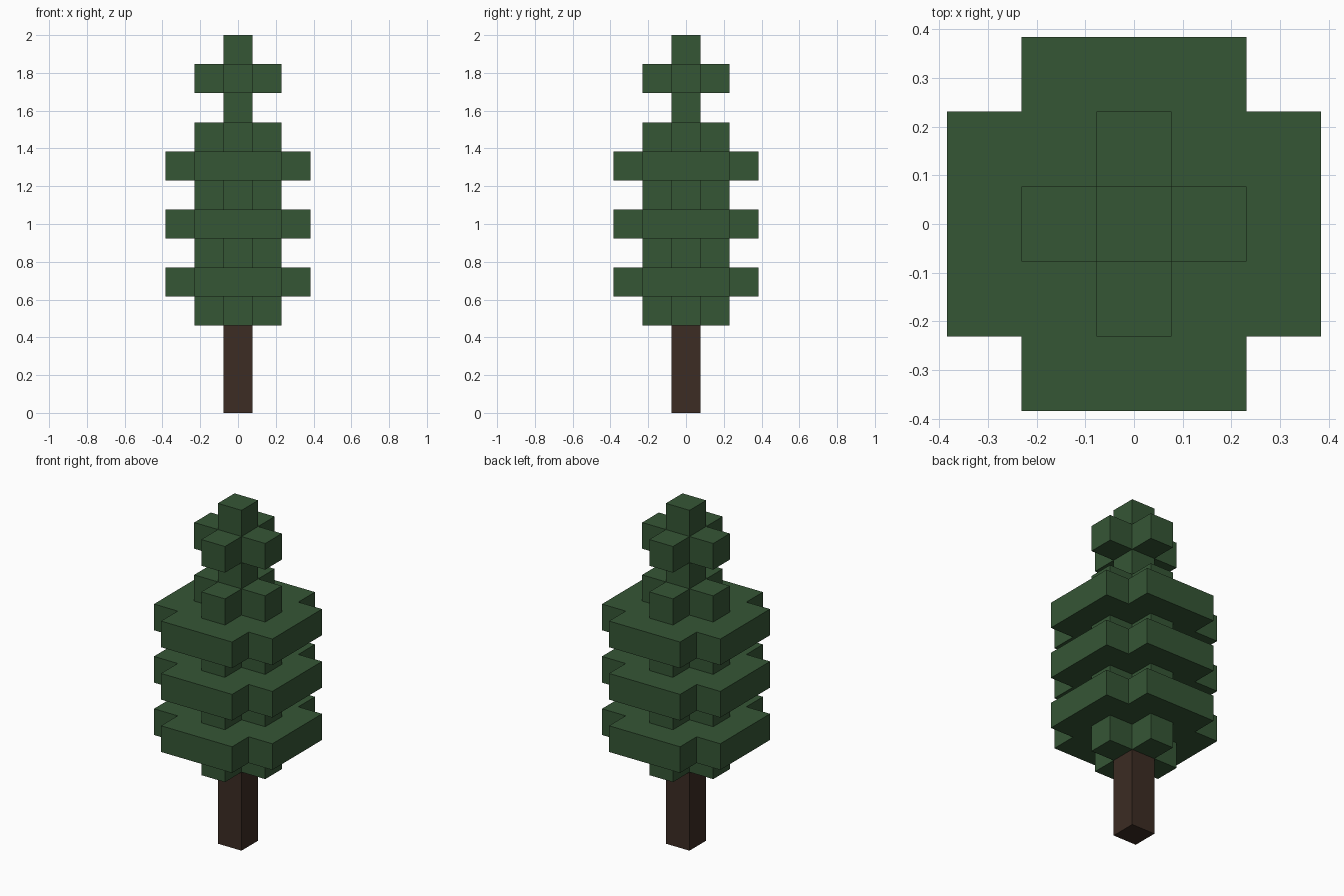
import bpy
import bmesh
from mathutils import Vector, Matrix
from math import pi

cube = bpy.data.objects.get("Cube")
if cube:
    bpy.data.objects.remove(cube, do_unlink=True)

U = 2 / 13  # edge of one block


def make_material(name, color):
    mat = bpy.data.materials.new(name)
    mat.use_nodes = True
    mat.diffuse_color = color
    mat.node_tree.nodes["Principled BSDF"].inputs["Base Color"].default_value = color
    return mat


def square(half):
    return [(-half, -half), (half, -half), (half, half), (-half, half)]


def cross(reach, half):
    """Plus-shaped outline: one arm end and its inner corner, turned four times."""
    corner = [Vector((reach, -half)), Vector((reach, half)), Vector((half, half))]
    return [Matrix.Rotation(i * pi / 2, 2) @ p for i in range(4) for p in corner]


def slab(name, outline, bottom, top, mat):
    """Extrude an outline, given in blocks, between two heights."""
    bm = bmesh.new()
    face = bm.faces.new([bm.verts.new((x * U, y * U, bottom * U)) for x, y in outline])
    up = bmesh.ops.extrude_face_region(bm, geom=[face])["geom"]
    bmesh.ops.translate(bm, vec=(0, 0, (top - bottom) * U),
                        verts=[v for v in up if isinstance(v, bmesh.types.BMVert)])
    bmesh.ops.recalc_face_normals(bm, faces=bm.faces)
    mesh = bpy.data.meshes.new(name)
    bm.to_mesh(mesh)
    bm.free()
    mesh.materials.append(mat)
    obj = bpy.data.objects.new(name, mesh)
    bpy.context.collection.objects.link(obj)


bark = make_material("bark brown", (0.045, 0.025, 0.017, 1))
needles = make_material("needle green", (0.036, 0.093, 0.036, 1))

# Trunk
slab("trunk", square(0.5), 0, 3, bark)

# Foliage tiers, one block high each, from the trunk upwards
shapes = {
    "narrow_tier": cross(1.5, 0.5),
    "wide_tier": cross(2.5, 1.5),
    "core": square(0.5),
}
tiers = ["narrow_tier", "wide_tier"] * 3 + ["narrow_tier", "core", "narrow_tier", "core"]
for i, kind in enumerate(tiers):
    slab(f"foliage_{kind}_{i + 1}", shapes[kind], i + 3, i + 4, needles)
